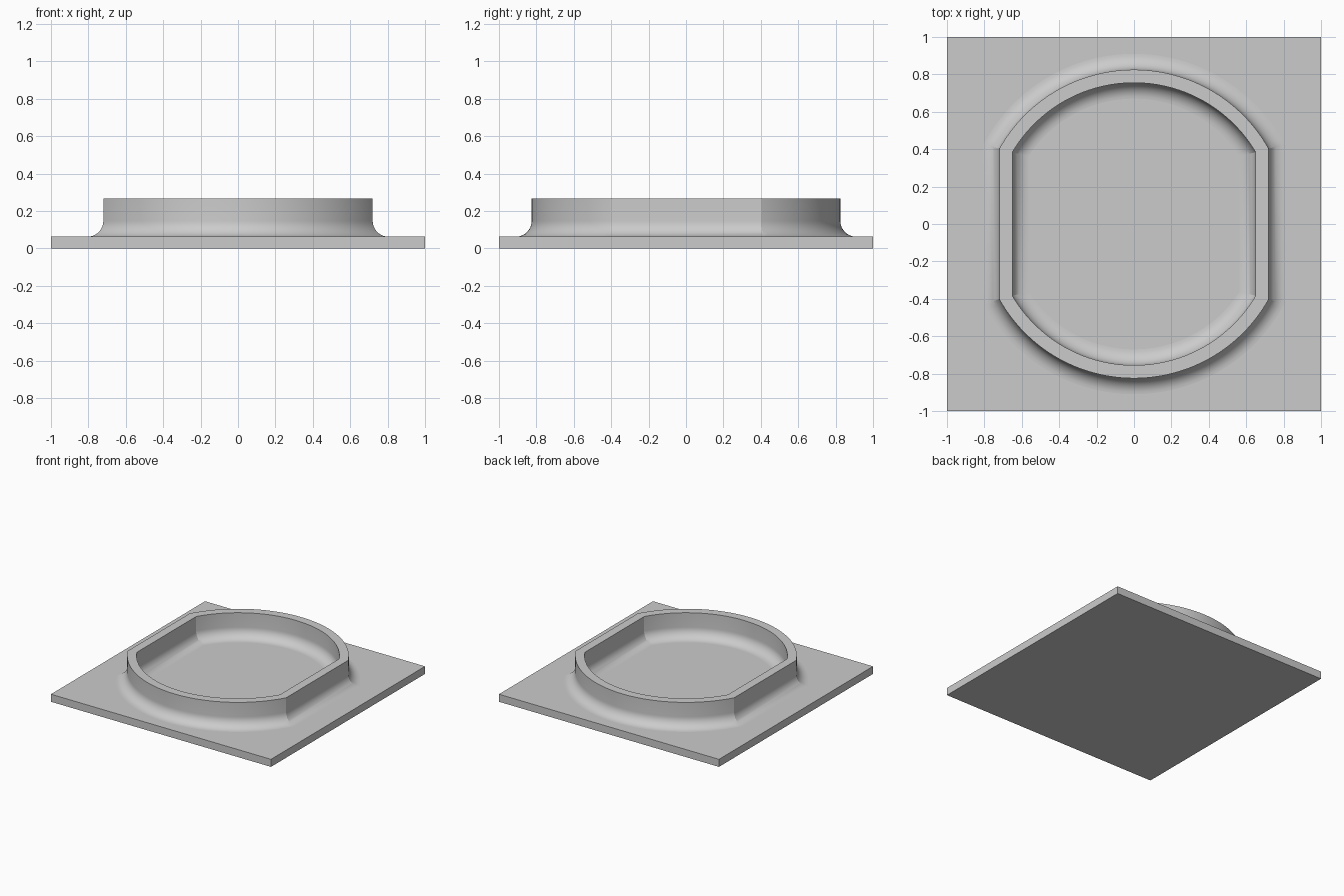
import bpy
import bmesh
import math

if "Cube" in bpy.data.objects:
    bpy.data.objects.remove(bpy.data.objects["Cube"])

PLATE_Z, TOP_Z = 0.062, 0.265      # plate thickness, rim height
RADIUS, FLAT = 0.825, 0.72         # outer arc radius, half width across the flats
WALL, FILLET = 0.07, 0.085         # wall thickness, fillet radius
ARC_STEPS, FILLET_STEPS = 64, 10

grey = bpy.data.materials.new("light grey")
grey.diffuse_color = (0.6, 0.6, 0.6, 1)
grey.use_nodes = True
grey.node_tree.nodes["Principled BSDF"].inputs["Base Color"].default_value = grey.diffuse_color

bm = bmesh.new()


def loop_edges(verts):
    """Edges of a closed vertex loop, made where missing."""
    out = []
    for a, b in zip(verts, verts[1:] + verts[:1]):
        out.append(bm.edges.get((a, b)) or bm.edges.new((a, b)))
    return out


def bridge(lower, upper, smooth):
    n = len(lower)
    for i in range(n):
        j = (i + 1) % n
        bm.faces.new((lower[i], lower[j], upper[j], upper[i])).smooth = smooth


def ring(offset, z):
    """Circle with two flattened sides, grown by offset."""
    r, w = RADIUS + offset, FLAT + offset
    a = math.acos(w / r)
    verts = []
    for start in (0, math.pi):
        for i in range(ARC_STEPS + 1):
            t = start + a + (math.pi - 2 * a) * i / ARC_STEPS
            verts.append(bm.verts.new((r * math.cos(t), r * math.sin(t), z)))
    return verts


# Plate: bottom and sides
corners = [(-1, -1), (1, -1), (1, 1), (-1, 1)]
bottom = [bm.verts.new((x, y, 0)) for x, y in corners]
top = [bm.verts.new((x, y, PLATE_Z)) for x, y in corners]
bm.faces.new(bottom[::-1])
bridge(bottom, top, False)

# Rim wall: outer fillet, wall, flat top, inner wall, inner fillet
fillet = []
for i in range(FILLET_STEPS + 1):
    t = math.pi / 2 * i / FILLET_STEPS
    fillet.append((FILLET * (1 - math.sin(t)),
                   PLATE_Z + FILLET * (1 - math.cos(t))))
outer = fillet + [(0, TOP_Z)]
inner = [(-WALL - d, z) for d, z in reversed(outer)]
rings = [ring(d, z) for d, z in outer + inner]
for lower, upper in zip(rings, rings[1:]):
    bridge(lower, upper, True)

# Plate surface around the rim, and the floor inside it
bmesh.ops.triangle_fill(bm, use_beauty=True, normal=(0, 0, 1),
                        edges=loop_edges(top) + loop_edges(rings[0]))
bm.faces.new(rings[-1])
bmesh.ops.recalc_face_normals(bm, faces=bm.faces)

# Keep the rim edges and the four wall corners sharp
for e in bm.edges:
    if len(e.link_faces) == 2 and e.calc_face_angle(0) > math.radians(18):
        e.smooth = False

mesh = bpy.data.meshes.new("flanged_rim_plate")
bm.to_mesh(mesh)
bm.free()
mesh.materials.append(grey)
bpy.context.collection.objects.link(bpy.data.objects.new("flanged_rim_plate", mesh))
